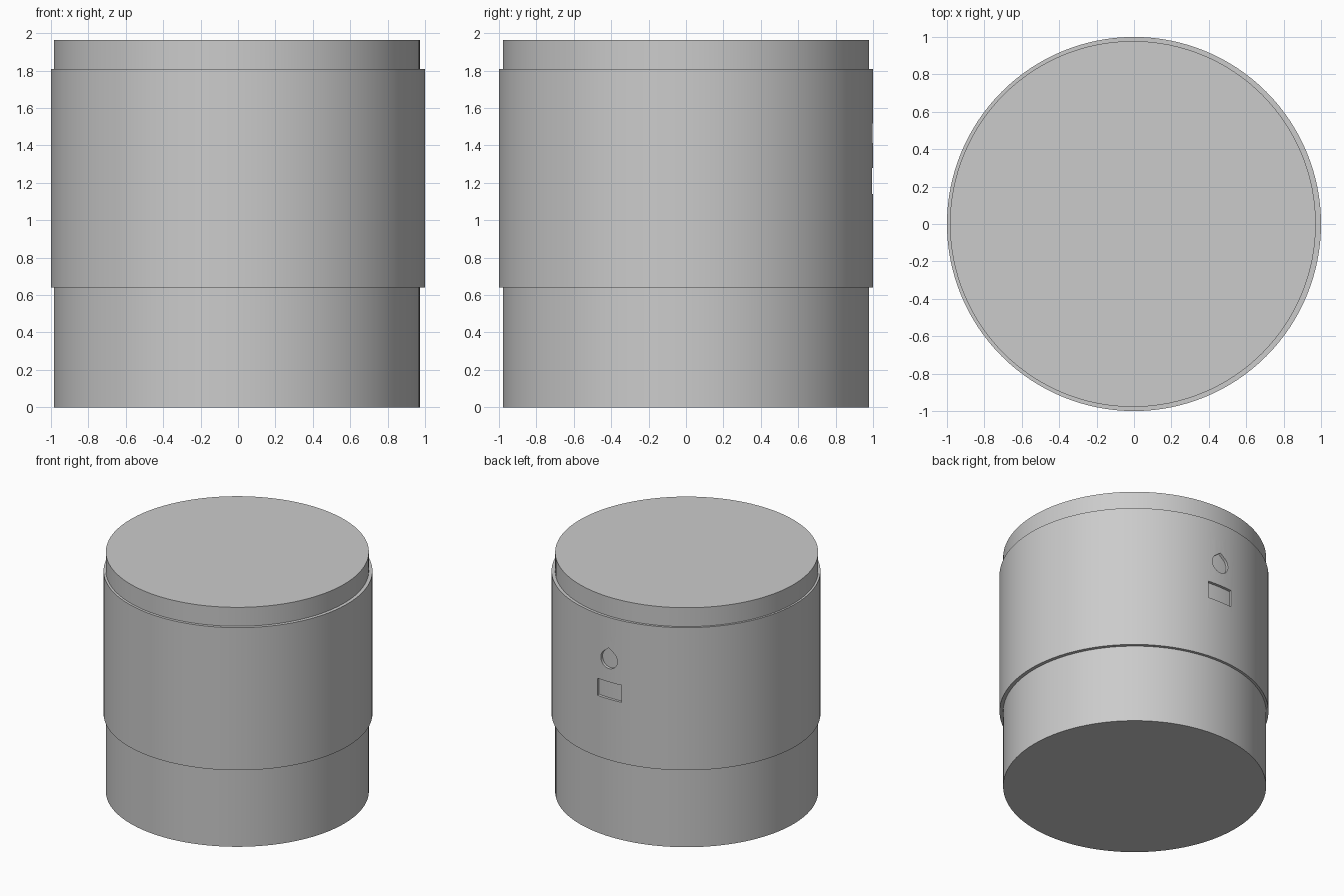
import bpy, bmesh, math

if "Cube" in bpy.data.objects:
    bpy.data.objects.remove(bpy.data.objects["Cube"])

SEG = 128

grey = bpy.data.materials.new("plain_grey")
grey.diffuse_color = (0.6, 0.6, 0.6, 1)
grey.use_nodes = True
grey.node_tree.nodes["Principled BSDF"].inputs["Base Color"].default_value = grey.diffuse_color


def make_object(name, bm):
    bmesh.ops.recalc_face_normals(bm, faces=bm.faces[:])
    mesh = bpy.data.meshes.new(name)
    bm.to_mesh(mesh)
    bm.free()
    mesh.materials.append(grey)
    ob = bpy.data.objects.new(name, mesh)
    bpy.context.collection.objects.link(ob)
    return ob


def activate(ob):
    bpy.ops.object.select_all(action='DESELECT')
    ob.select_set(True)
    bpy.context.view_layer.objects.active = ob


def ring(name, r_in, r_out, z0, z1):
    """Hollow tube with a rectangular wall section."""
    bm = bmesh.new()
    section = [(r_in, z0), (r_out, z0), (r_out, z1), (r_in, z1)]
    loops = []
    for i in range(SEG):
        a = 2 * math.pi * i / SEG
        loops.append([bm.verts.new((r * math.cos(a), r * math.sin(a), z)) for r, z in section])
    for i in range(SEG):
        a, b = loops[i], loops[(i + 1) % SEG]
        for k in range(4):
            n = (k + 1) % 4
            bm.faces.new((a[k], b[k], b[n], a[n]))
    return make_object(name, bm)


def prism(name, outline, y0, y1):
    """Outline in x and z, extruded along y."""
    bm = bmesh.new()
    face = bm.faces.new([bm.verts.new((x, y0, z)) for x, z in outline])
    res = bmesh.ops.extrude_face_region(bm, geom=[face])
    for v in res["geom"]:
        if isinstance(v, bmesh.types.BMVert):
            v.co.y = y1
    return make_object(name, bm)


# Inner can, set slightly off the sleeve axis
bm = bmesh.new()
bmesh.ops.create_cone(bm, cap_ends=True, segments=SEG, radius1=0.978, radius2=0.978, depth=1.965)
bmesh.ops.translate(bm, verts=bm.verts[:], vec=(-0.006, 0, 1.965 / 2))
can = make_object("inner_can", bm)

# Outer sleeve
sleeve = ring("outer_sleeve", 0.97, 1.0, 0.64, 1.81)

# Window and teardrop openings in the back of the sleeve
window = [(-0.109, 1.14), (0.109, 1.14), (0.109, 1.28), (-0.109, 1.28)]
radius, centre, tip = 0.075, 1.465, 1.56
start = math.acos(radius / (tip - centre))
drop = [(0, tip)]
for i in range(33):
    a = start + (2 * math.pi - 2 * start) * i / 32
    drop.append((radius * math.sin(a), centre + radius * math.cos(a)))

for name, outline in (("window_cutter", window), ("drop_cutter", drop)):
    cutter = prism(name, outline, 0.8, 1.2)
    cutter.hide_render = True
    mod = sleeve.modifiers.new(name, 'BOOLEAN')
    mod.operation = 'DIFFERENCE'
    mod.solver = 'EXACT'
    mod.object = cutter
    activate(sleeve)
    bpy.ops.object.modifier_apply(modifier=mod.name)
    bpy.data.objects.remove(cutter)

# Smooth walls, sharp rims
for ob in (can, sleeve):
    activate(ob)
    bpy.ops.object.shade_smooth_by_angle(angle=math.radians(30))
